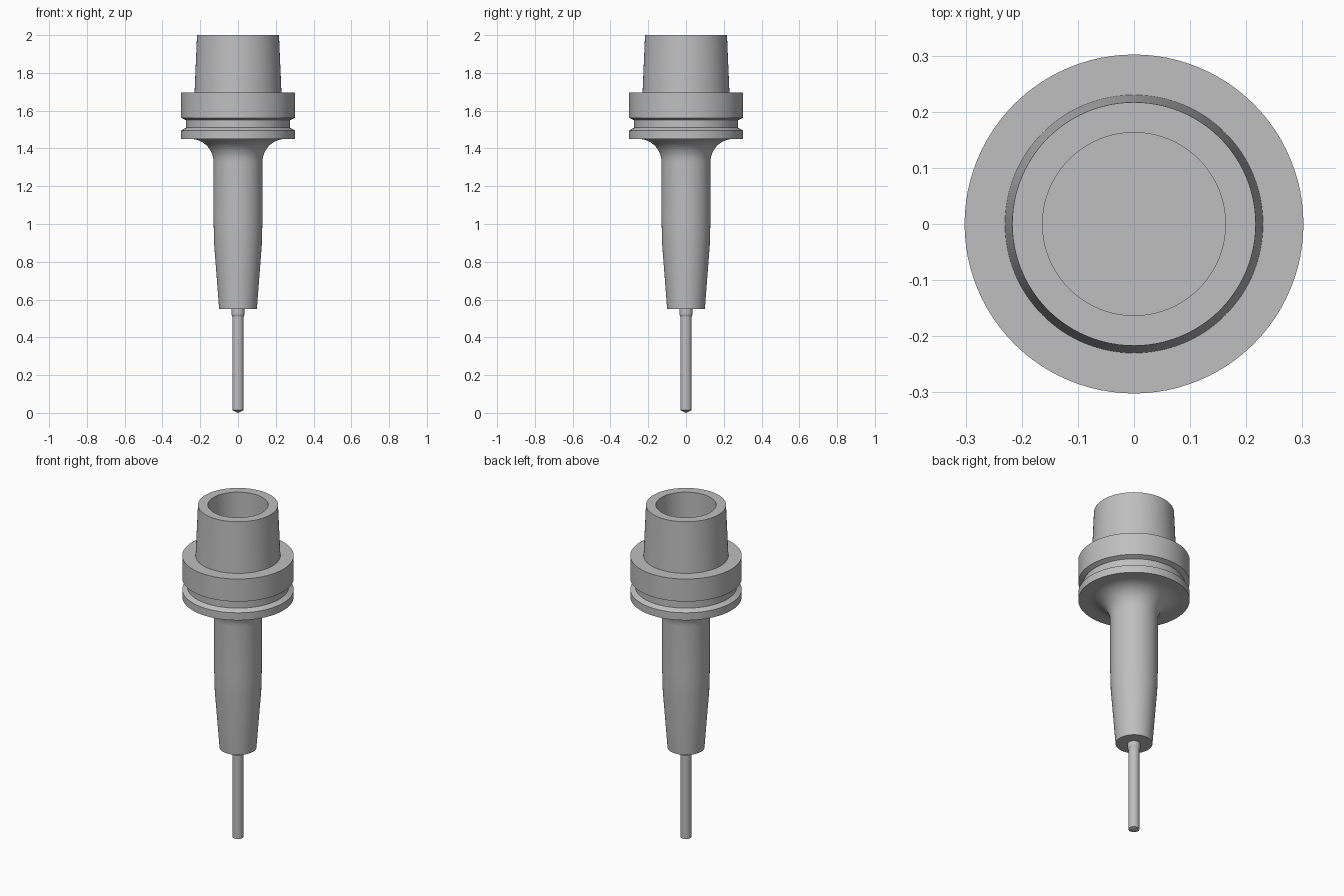
import bpy, bmesh, math

cube = bpy.data.objects.get("Cube")
if cube:
    bpy.data.objects.remove(cube, do_unlink=True)

steel = bpy.data.materials.new("grey_steel")
steel.use_nodes = True
colour = (0.52, 0.52, 0.52, 1)
steel.diffuse_color = colour
steel.node_tree.nodes["Principled BSDF"].inputs["Base Color"].default_value = colour


def lathe(name, profile, steps=96):
    """Revolve (radius, height) points about the z axis."""
    bm = bmesh.new()
    verts = [bm.verts.new((r, 0, z)) for r, z in profile]
    edges = [bm.edges.new(pair) for pair in zip(verts, verts[1:])]
    bmesh.ops.spin(bm, geom=verts + edges, cent=(0, 0, 0), axis=(0, 0, 1),
                   angle=math.tau, steps=steps, use_duplicate=False)
    bmesh.ops.remove_doubles(bm, verts=bm.verts, dist=1e-5)
    bmesh.ops.recalc_face_normals(bm, faces=bm.faces)
    mesh = bpy.data.meshes.new(name)
    bm.to_mesh(mesh)
    bm.free()
    mesh.materials.append(steel)
    obj = bpy.data.objects.new(name, mesh)
    bpy.context.collection.objects.link(obj)
    bpy.ops.object.select_all(action="DESELECT")
    obj.select_set(True)
    bpy.context.view_layer.objects.active = obj
    bpy.ops.object.shade_smooth_by_angle(angle=math.radians(20))
    return obj


# Holder: nose, neck with fillet, grooved flange, hollow taper
nose = [(0, 0.55), (0.1, 0.55), (0.126, 0.89), (0.13, 1.04)]
fillet_radius = 0.12
fillet = []
for i in range(13):
    a = math.pi / 2 * i / 12
    fillet.append((0.13 + fillet_radius * (1 - math.cos(a)),
                   1.33 + fillet_radius * math.sin(a)))
flange = [(0.302, 1.45), (0.302, 1.495), (0.275, 1.51),
          (0.275, 1.55), (0.302, 1.562), (0.302, 1.697)]
taper = [(0.23, 1.697), (0.217, 2.0), (0.163, 2.0), (0.163, 1.69), (0, 1.69)]
lathe("tool_holder", nose + fillet + flange + taper)

# Cutting tool: collar, slim shank and conical tip
lathe("cutting_tool", [(0, 0), (0.03, 0.015), (0.03, 0.51), (0.035, 0.522),
                       (0.035, 0.56), (0, 0.56)], 48)
